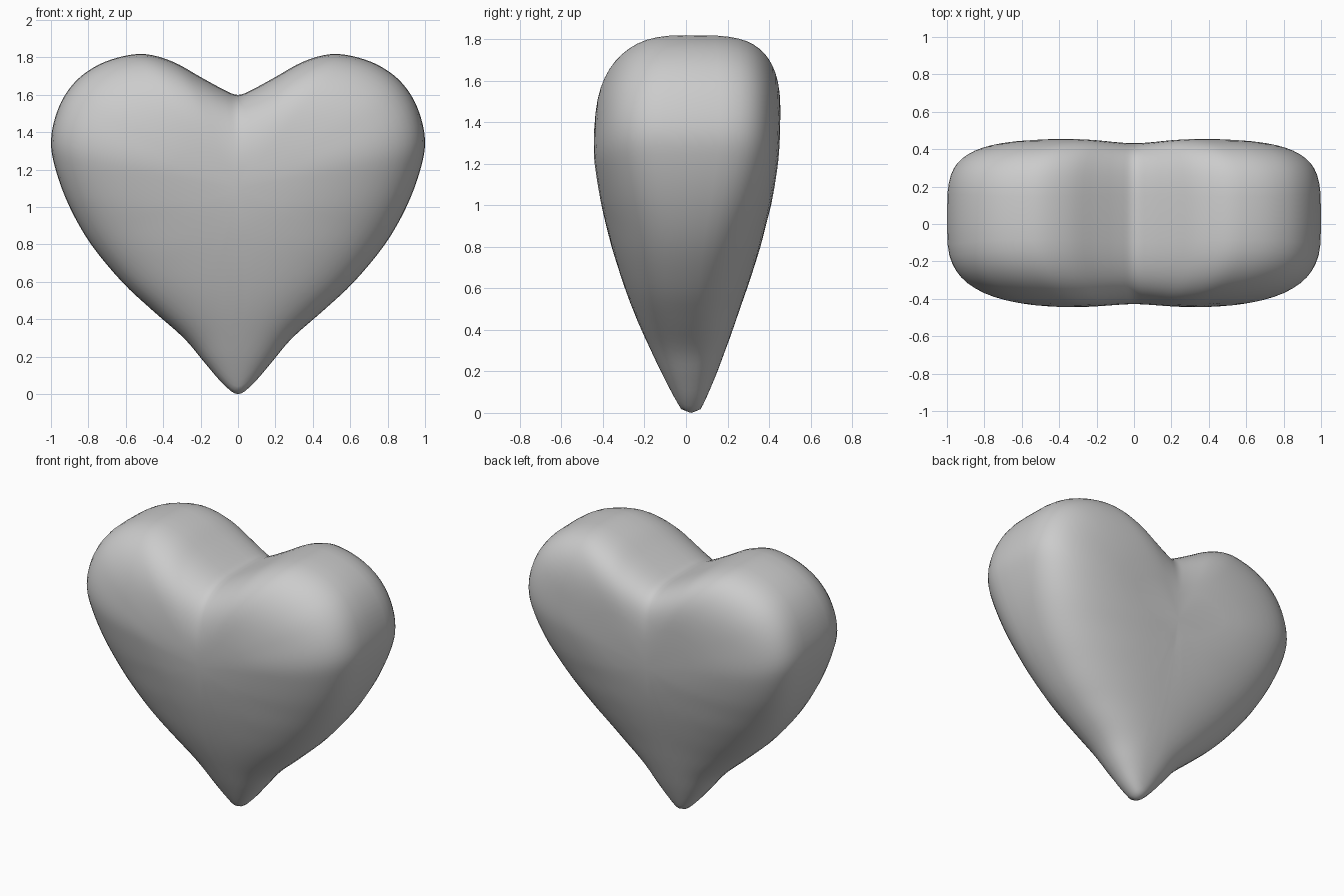
import bpy, bmesh, math

if "Cube" in bpy.data.objects:
    bpy.data.objects.remove(bpy.data.objects["Cube"])

# Right half of the front outline (x, z), from the cleft to the tip
HALF = [(0, 1.6), (.08, 1.63), (.2, 1.695), (.35, 1.778), (.5, 1.818), (.64, 1.8),
        (.77, 1.748), (.88, 1.66), (.96, 1.53), (1.0, 1.36), (.975, 1.2), (.9, 1.0),
        (.785, .8), (.62, .6), (.46, .45), (.29, .3), (.18, .17), (.08, .055), (0, 0)]
# Inflation depth by height (lobes), side silhouette by height (lower body),
# and roundness exponent of the cross-section by height
DEPTH = [(0, .15), (.2, .21), (.4, .265), (.6, .31), (.8, .37), (1.0, .412),
         (1.2, .438), (1.4, .449), (1.6, .465), (1.82, .475)]
SIDE = [(0, .0), (.015, .045), (.05, .065), (.1, .09), (.2, .137), (.4, .22), (.6, .295),
        (.8, .36), (1.0, .41), (1.2, .438), (1.4, .449), (1.82, .46)]
ROUND = [(0, 2.3), (.4, 2.4), (.8, 2.8), (1.1, 3.4), (1.4, 3.8), (1.6, 3.6), (1.82, 3.3)]
CENTRE_Z = 1.1
STEPS, RINGS = 4, 16


def catmull(a, b, c, d, t):
    return .5 * (2 * b + (c - a) * t + (2 * a - 5 * b + 4 * c - d) * t * t
                 + (3 * b - a - 3 * c + d) * t ** 3)


def lookup(table, z):
    z = min(max(z, table[0][0]), table[-1][0])
    for i in range(len(table) - 1):
        if z <= table[i + 1][0]:
            break
    t = (z - table[i][0]) / (table[i + 1][0] - table[i][0])
    if table is SIDE:
        return table[i][1] + t * (table[i + 1][1] - table[i][1])
    return catmull(*[table[min(max(k, 0), len(table) - 1)][1] for k in range(i - 1, i + 3)], t)


def smoothstep(a, b, v):
    t = min(max((v - a) / (b - a), 0), 1)
    return t * t * (3 - 2 * t)


def exponent(z, side):
    """The back is boxier than the front around the lobes."""
    return lookup(ROUND, z) + math.copysign(.6, side) * smoothstep(.5, 1.3, z)


# Smooth closed outline, mirrored across x = 0
loop = HALF + [(-x, z) for x, z in HALF[-2:0:-1]]
n = len(loop)
outline = []
for i in range(n):
    p = [loop[(i + k) % n] for k in (-1, 0, 1, 2)]
    for s in range(STEPS):
        outline.append([catmull(*[q[a] for q in p], s / STEPS) for a in (0, 1)])
m = len(outline)
low = min(z for x, z in outline)
flank = sorted((z, x) for x, z in outline[9 * STEPS:18 * STEPS + 1])


def half_width(z):
    for (z0, x0), (z1, x1) in zip(flank, flank[1:]):
        if z <= z1:
            return x0 + (x1 - x0) * max(0, z - z0) / max(z1 - z0, 1e-6)
    return flank[-1][1]


bm = bmesh.new()


def place(x, z, d):
    """Surface point: inflated lobes above blend into rounded slices below."""
    puff = math.exp(-((z - 1.4) / .4) ** 2) * (.03 - .05 * math.exp(-(x / .22) ** 2))
    y = abs(d) * lookup(DEPTH, z)
    t = smoothstep(0, 1, (1.3 - z) / .55)
    if t > 0:
        e = exponent(z, d)
        w = min(abs(x) / max(half_width(z), 1e-4), 1) if abs(d) > 1e-6 else 1
        y = y * (1 - t) + t * lookup(SIDE, z) * (1 - w ** e) ** (1 / e)
    y = math.copysign(y * (1 + puff), d)
    shift = .025 * max(0, 1 - z / .5)
    return bm.verts.new((x, y + shift, z - low))


# Concentric rings from the front centre, over the rim, to the back centre
rings = []
for k in range(-RINGS + 1, RINGS):
    a = k / RINGS * math.pi / 2
    ring = []
    for x, z in outline:
        e = 2 / exponent(z, k)
        s = math.cos(a) ** e
        d = math.copysign(abs(math.sin(a)) ** e, a) if k else 0
        ring.append(place(x * s, CENTRE_Z + (z - CENTRE_Z) * s, d))
    rings.append(ring)
for r0, r1 in zip(rings, rings[1:]):
    for i in range(m):
        j = (i + 1) % m
        bm.faces.new((r0[i], r0[j], r1[j], r1[i]))
for ring, d in ((rings[0], -1), (rings[-1], 1)):
    pole = place(0, CENTRE_Z, d)
    for i in range(m):
        bm.faces.new((ring[i], ring[(i + 1) % m], pole))

# Soften the front and back faces slightly
soft = [v for ring in rings for v in ring if v.co.z > .3 and abs(v.co.y) > .2]
for _ in range(3):
    bmesh.ops.smooth_vert(bm, verts=soft, factor=.3, use_axis_x=False,
                          use_axis_y=True, use_axis_z=False)
bmesh.ops.recalc_face_normals(bm, faces=bm.faces)
for f in bm.faces:
    f.smooth = True
mesh = bpy.data.meshes.new("heart")
bm.to_mesh(mesh)
bm.free()
heart = bpy.data.objects.new("heart", mesh)
bpy.context.collection.objects.link(heart)
